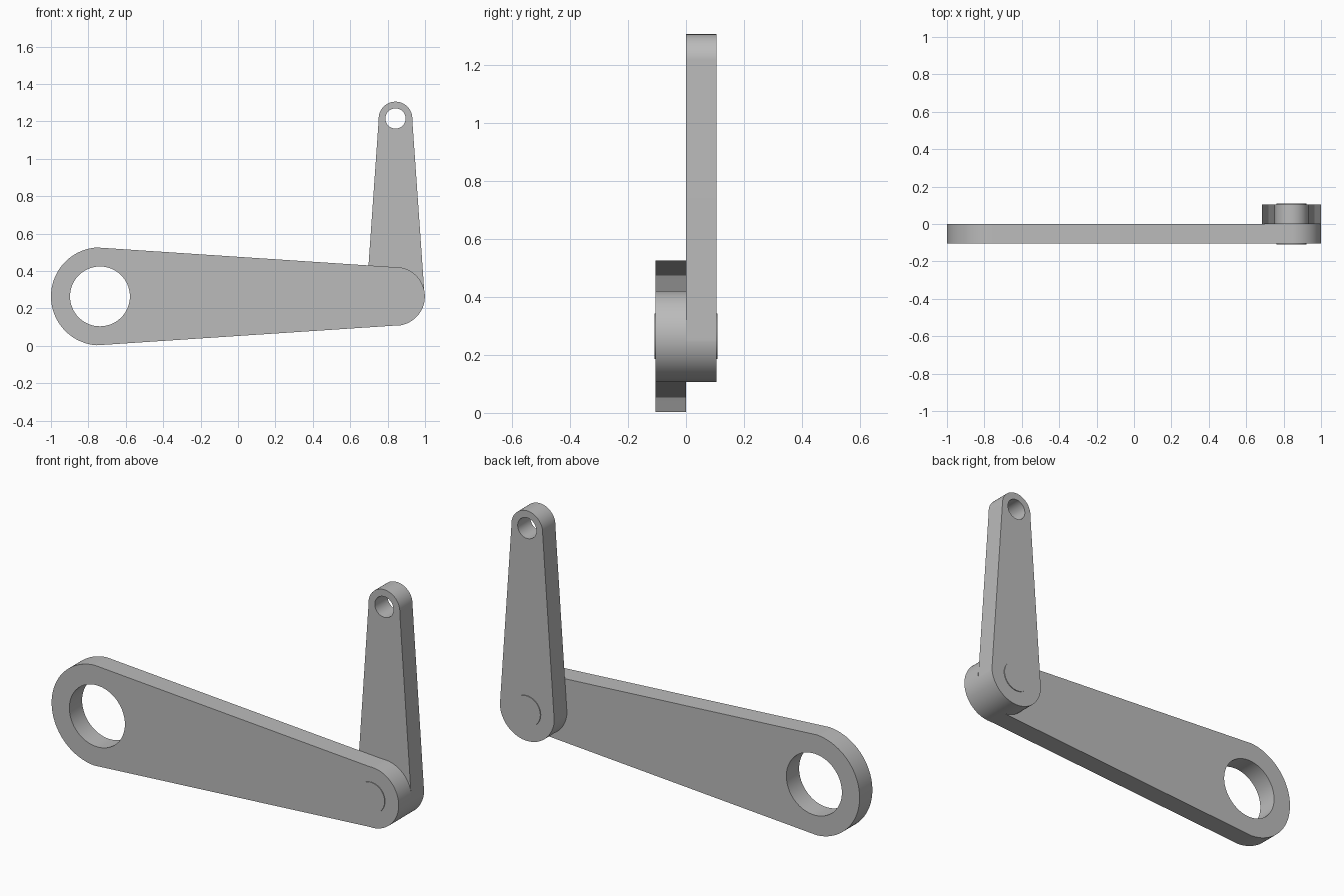
import bpy
import bmesh
import math
from mathutils import Vector

cube = bpy.data.objects.get("Cube")
if cube:
    bpy.data.objects.remove(cube, do_unlink=True)

grey = bpy.data.materials.new("plain grey")
grey.use_nodes = True
colour = (0.5, 0.5, 0.5, 1)
grey.diffuse_color = colour
grey.node_tree.nodes["Principled BSDF"].inputs["Base Color"].default_value = colour

THICK = 0.105
PIVOT = Vector((0.842, 0, 0.264))
PIVOT_R = 0.157


def arc(centre, radius, start, end, steps):
    """Points on an arc in the XZ plane."""
    angles = [start + (end - start) * i / steps for i in range(steps + 1)]
    return [centre + radius * Vector((math.cos(a), 0, math.sin(a))) for a in angles]


def plate(name, loops, y_front, y_back):
    """Flat plate from an outline and optional hole loops."""
    bm = bmesh.new()
    edges = []
    for loop in loops:
        verts = [bm.verts.new((p.x, y_front, p.z)) for p in loop]
        edges += [bm.edges.new((v, verts[i - 1])) for i, v in enumerate(verts)]
    bmesh.ops.triangle_fill(bm, use_beauty=True, use_dissolve=False, edges=edges)
    result = bmesh.ops.extrude_face_region(bm, geom=bm.faces[:], use_keep_orig=True)
    moved = [g for g in result["geom"] if isinstance(g, bmesh.types.BMVert)]
    bmesh.ops.translate(bm, verts=moved, vec=(0, y_back - y_front, 0))
    bmesh.ops.recalc_face_normals(bm, faces=bm.faces)
    mesh = bpy.data.meshes.new(name)
    bm.to_mesh(mesh)
    bm.free()
    mesh.materials.append(grey)
    obj = bpy.data.objects.new(name, mesh)
    bpy.context.collection.objects.link(obj)
    bpy.ops.object.select_all(action="DESELECT")
    obj.select_set(True)
    bpy.context.view_layer.objects.active = obj
    bpy.ops.object.shade_smooth_by_angle(angle=math.radians(30))
    return obj


def link(name, eye, eye_r, hole_r, y_front, y_back):
    """Tapered link from the shared pivot to a holed eye, with tangent sides."""
    d = eye - PIVOT
    heading = math.atan2(d.z, d.x)
    spread = math.acos((eye_r - PIVOT_R) / d.length)
    outline = arc(eye, eye_r, heading - spread, heading + spread, 48)
    outline += arc(PIVOT, PIVOT_R, heading + spread, heading + math.tau - spread, 48)
    hole = arc(eye, hole_r, 0, math.tau, 64)[:-1]
    return plate(name, [outline, hole], y_front, y_back)


# Long front lever and upright rear arm
link("long_lever", Vector((-0.738, 0, 0.264)), 0.262, 0.16, -THICK, 0)
link("upright_arm", Vector((0.842, 0, 1.215)), 0.09, 0.054, 0, THICK)

# Pivot pin standing slightly proud on both sides
pin = arc(PIVOT, 0.079, 0, math.tau, 64)[:-1]
plate("pivot_pin", [pin], -THICK - 0.004, THICK + 0.004)
